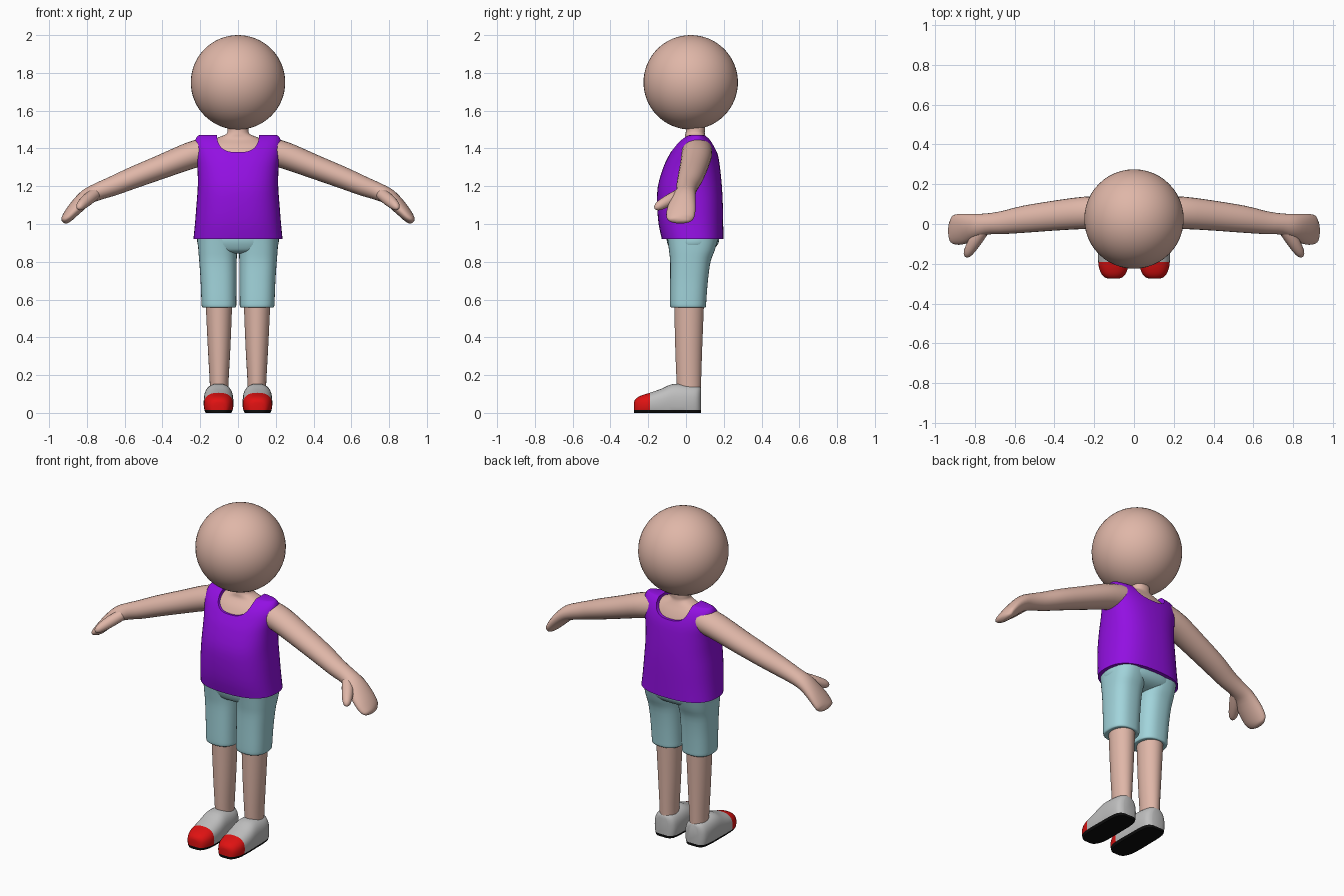
import bpy, bmesh, math
from mathutils import Vector

if "Cube" in bpy.data.objects:
    bpy.data.objects.remove(bpy.data.objects["Cube"])


def material(name, rgb):
    m = bpy.data.materials.new(name)
    m.diffuse_color = (*rgb, 1)
    m.use_nodes = True
    m.node_tree.nodes["Principled BSDF"].inputs["Base Color"].default_value = m.diffuse_color
    return m


SKIN = material("skin", (0.74, 0.47, 0.39))
PURPLE = material("purple cloth", (0.29, 0.005, 0.76))
BLUE = material("pale blue cloth", (0.36, 0.66, 0.71))
GREY = material("shoe grey", (0.52, 0.52, 0.52))
RED = material("toe red", (0.74, 0.006, 0.006))
BLACK = material("sole black", (0.004, 0.004, 0.004))


def spline(rows, steps=3):
    """Catmull-Rom through rows of numbers."""
    out = []
    for i in range(len(rows) - 1):
        a, b, c, d = (rows[max(0, min(len(rows) - 1, i + k))] for k in (-1, 0, 1, 2))
        for s in range(steps):
            t = s / steps
            out.append([0.5 * (2 * q + (r - p) * t + (2 * p - 5 * q + 4 * r - w) * t * t
                               + (3 * q - p - 3 * r + w) * t ** 3)
                        for p, q, r, w in zip(a, b, c, d)])
    return out + [list(rows[-1])]


def superellipse(n, power):
    """Unit outline points."""
    pts = []
    for i in range(n):
        a = 2 * math.pi * i / n
        c, s = math.cos(a), math.sin(a)
        pts.append((math.copysign(abs(c) ** (2 / power), c),
                    math.copysign(abs(s) ** (2 / power), s)))
    return pts


def loft(name, rings, mat, mirror=False):
    bm = bmesh.new()
    rows = [[bm.verts.new(p) for p in ring] for ring in rings]
    n = len(rows[0])
    for a, b in zip(rows, rows[1:]):
        for i in range(n):
            j = (i + 1) % n
            bm.faces.new((a[i], a[j], b[j], b[i]))
    bm.faces.new(rows[0][::-1])
    bm.faces.new(rows[-1])
    bmesh.ops.recalc_face_normals(bm, faces=bm.faces)
    me = bpy.data.meshes.new(name)
    bm.to_mesh(me)
    bm.free()
    ob = bpy.data.objects.new(name, me)
    bpy.context.collection.objects.link(ob)
    me.materials.append(mat)
    if mirror:
        ob.modifiers.new("mirror", 'MIRROR')
    return ob


def smooth(ob, angle=40):
    bpy.ops.object.select_all(action='DESELECT')
    ob.select_set(True)
    bpy.context.view_layer.objects.active = ob
    bpy.ops.object.shade_smooth_by_angle(angle=math.radians(angle))


def upright(name, rows, mat, power=2.0, n=40, mirror=False):
    """Rows: z, x0, x1, y0, y1."""
    rings = [[((x0 + x1) / 2 + (x1 - x0) / 2 * u, (y0 + y1) / 2 + (y1 - y0) / 2 * v, z)
              for u, v in superellipse(n, power)] for z, x0, x1, y0, y1 in spline(rows)]
    return loft(name, rings, mat, mirror)


def limb(name, rows, mat, n=24):
    """Rows: x, y, z, sideways radius, thickness radius."""
    rows = spline(rows)
    rings = []
    for i, (x, y, z, ru, rv) in enumerate(rows):
        t = Vector(rows[min(i + 1, len(rows) - 1)][:3]) - Vector(rows[max(i - 1, 0)][:3])
        u = t.cross(Vector((0, 0, 1))).normalized()
        v = t.cross(u).normalized()
        rings.append([Vector((x, y, z)) + u * ru * a + v * rv * b
                      for a, b in superellipse(n, 2)])
    return loft(name, rings, mat, True)


# Head
bpy.ops.mesh.primitive_uv_sphere_add(segments=48, ring_count=32, radius=0.25,
                                     location=(0, 0.025, 1.75))
head = bpy.context.object
head.name = "head"
head.data.materials.append(SKIN)
smooth(head)

# Neck and upper chest
smooth(upright("neck_and_chest", [
    (1.20, -.19, .19, -.13, .17), (1.32, -.195, .195, -.095, .162),
    (1.38, -.195, .195, -.068, .148), (1.42, -.18, .18, -.042, .13),
    (1.45, -.125, .125, -.01, .112), (1.475, -.065, .065, -.004, .1),
    (1.50, -.055, .055, 0, .1), (1.56, -.055, .055, 0, .1)], SKIN, 2.2))

# Sleeveless shirt, with a scooped neckline cut out
shirt = upright("shirt", [
    (.92, -.236, .236, -.128, .198), (1.0, -.228, .228, -.145, .197),
    (1.1, -.22, .22, -.153, .195), (1.2, -.213, .213, -.149, .19),
    (1.3, -.215, .215, -.12, .18), (1.36, -.225, .225, -.092, .17),
    (1.41, -.231, .231, -.062, .153), (1.445, -.226, .226, -.03, .132),
    (1.465, -.215, .215, 0, .11), (1.47, -.205, .205, .012, .1)], PURPLE, 2.5, 48)
cutter = loft("neckline_cutter",
              [[(.112 * u, y, 1.49 + .11 * v) for u, v in superellipse(40, 2.8)]
               for y in (-.4, .4)], PURPLE)
cutter.hide_render = True
cut = shirt.modifiers.new("neckline", 'BOOLEAN')
cut.operation = 'DIFFERENCE'
cut.solver = 'EXACT'
cut.object = cutter
bpy.context.view_layer.objects.active = shirt
bpy.ops.object.modifier_apply(modifier="neckline")
bpy.data.objects.remove(cutter)
smooth(shirt)

# Arms with mitten hands, and thumbs
smooth(limb("arms", [
    (.15, .058, 1.388, .08, .074), (.25, .056, 1.363, .081, .071),
    (.40, .042, 1.305, .075, .064), (.55, .024, 1.247, .068, .058),
    (.66, .007, 1.202, .058, .052), (.74, 0, 1.172, .053, .046),
    (.80, -.01, 1.143, .062, .042), (.86, -.024, 1.085, .076, .036),
    (.902, -.03, 1.037, .074, .029), (.919, -.03, 1.016, .055, .02),
    (.925, -.03, 1.008, .02, .008)], SKIN), 60)
smooth(limb("thumbs", [
    (.75, -.02, 1.165, .03, .03), (.795, -.08, 1.13, .033, .032),
    (.826, -.13, 1.103, .027, .027), (.84, -.155, 1.088, .018, .018),
    (.845, -.165, 1.082, .005, .005)], SKIN, 16), 60)

# Knee-length trousers
smooth(upright("trouser_seat", [
    (.845, -.10, .10, -.04, .07), (.855, -.16, .16, -.075, .12),
    (.88, -.207, .207, -.092, .16), (.92, -.216, .216, -.103, .176),
    (.98, -.205, .205, -.10, .165)], BLUE, 2.4), 60)
smooth(upright("trouser_legs", [
    (.558, .02, .18, -.072, .095), (.562, .01, .191, -.083, .105),
    (.60, .009, .194, -.085, .108), (.70, .008, .198, -.084, .116),
    (.80, .007, .205, -.084, .13), (.86, .005, .210, -.09, .152),
    (.92, .0, .213, -.098, .17)], BLUE, 2.5, mirror=True), 60)

# Lower legs
smooth(upright("lower_legs", [
    (.10, .052, .148, -.045, .078), (.17, .05, .15, -.05, .08),
    (.35, .04, .16, -.057, .086), (.60, .03, .172, -.063, .096)], SKIN, mirror=True))

# Shoes: y, half width, height
rings = []
for y, hw, h in spline([
        (-.275, .025, .058), (-.268, .045, .072), (-.25, .061, .086), (-.22, .073, .098),
        (-.19, .077, .107), (-.13, .079, .128), (-.07, .078, .153), (0, .077, .151),
        (.05, .07, .146), (.071, .055, .14), (.08, .035, .13)]):
    rings.append([(.103 + hw * u, y, max(0, .4 * h + (.6 if v > 0 else .65) * h * v))
                  for u, v in superellipse(32, 2.5)])
shoes = loft("shoes", rings, GREY, True)
shoes.data.materials.append(RED)
shoes.data.materials.append(BLACK)

# Red toe cap and black sole, split along clean planes
bm = bmesh.new()
bm.from_mesh(shoes.data)
for co, no in (((0, 0, .015), (0, 0, 1)), ((0, -.191, 0), (0, 1, 0))):
    bmesh.ops.bisect_plane(bm, geom=bm.verts[:] + bm.edges[:] + bm.faces[:],
                           plane_co=co, plane_no=no, dist=1e-5)
for f in bm.faces:
    c = f.calc_center_median()
    f.material_index = 2 if c.z < .015 else 1 if c.y < -.191 else 0
bm.to_mesh(shoes.data)
bm.free()
smooth(shoes, 50)
